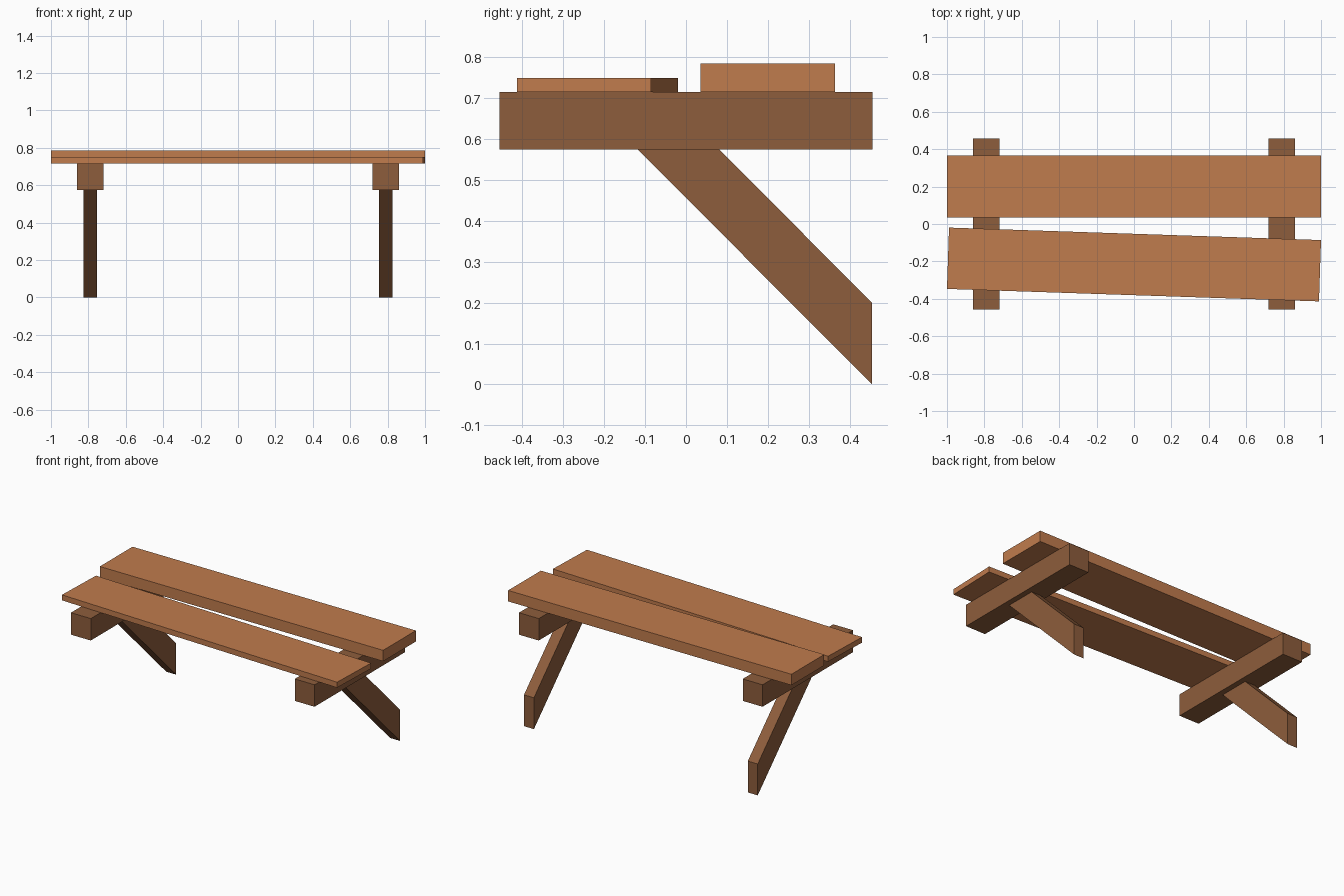
import bpy
import math

if "Cube" in bpy.data.objects:
    bpy.data.objects.remove(bpy.data.objects["Cube"])


def material(name, color):
    mat = bpy.data.materials.new(name)
    mat.diffuse_color = color
    mat.use_nodes = True
    mat.node_tree.nodes["Principled BSDF"].inputs["Base Color"].default_value = mat.diffuse_color
    return mat


plank_wood = material("plank_wood", (0.53, 0.20, 0.075, 1))
frame_wood = material("frame_wood", (0.27, 0.11, 0.045, 1))


def extrude_profile(name, profile, x0, x1, mat):
    """Prism from a closed (y, z) profile, running from x0 to x1."""
    n = len(profile)
    verts = [(x, y, z) for x in (x0, x1) for y, z in profile]
    faces = [tuple(reversed(range(n))), tuple(range(n, 2 * n))]
    faces += [(i, (i + 1) % n, n + (i + 1) % n, n + i) for i in range(n)]
    mesh = bpy.data.meshes.new(name)
    mesh.from_pydata(verts, [], faces)
    mesh.materials.append(mat)
    obj = bpy.data.objects.new(name, mesh)
    bpy.context.collection.objects.link(obj)
    return obj


def box(name, size, center, mat, turn=0.0):
    sx, sy, sz = (s / 2 for s in size)
    rect = [(-sy, -sz), (sy, -sz), (sy, sz), (-sy, sz)]
    obj = extrude_profile(name, rect, -sx, sx, mat)
    obj.location = center
    obj.rotation_euler.z = turn
    return obj


# Seat planks: thick one at the back, thin slightly skewed one at the front
box("back_plank", (2.0, 0.33, 0.07), (0, 0.20, 0.75), plank_wood)
box("front_plank", (1.99, 0.328, 0.035), (0, -0.2165, 0.7325), plank_wood,
    math.radians(-1.92))

# Cross beams and slanted legs, one pair at each end
leg_profile = [(0.455, 0.0), (0.455, 0.20), (0.081, 0.575), (-0.118, 0.575)]
for side, x in (("left", -0.79), ("right", 0.79)):
    box(side + "_beam", (0.14, 0.912, 0.14), (x, 0, 0.645), frame_wood)
    extrude_profile(side + "_leg", leg_profile, x - 0.035, x + 0.035, frame_wood)
